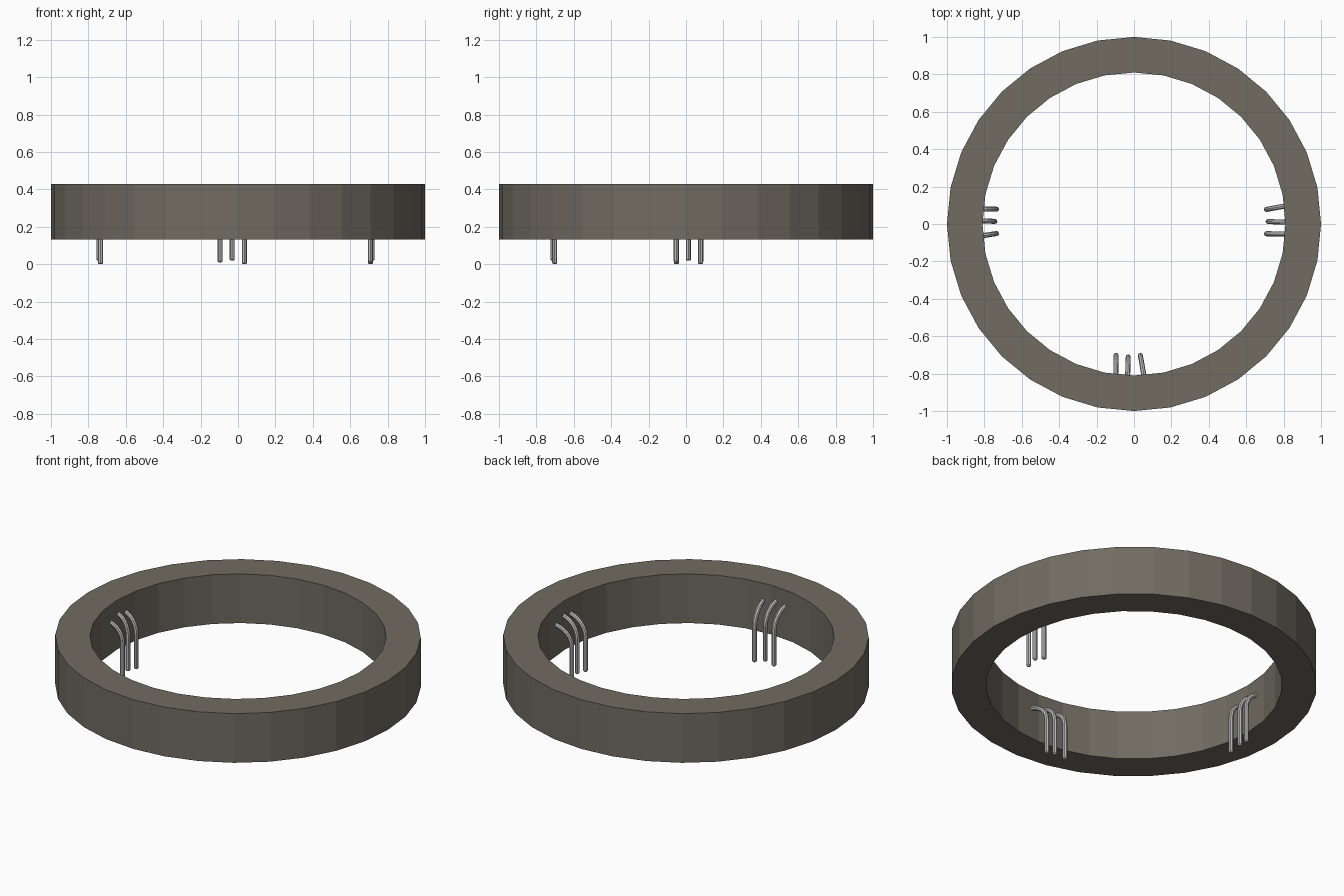
import bpy, bmesh, math
from mathutils import Vector, Matrix

if "Cube" in bpy.data.objects:
    bpy.data.objects.remove(bpy.data.objects["Cube"])

def material(name, rgb):
    m = bpy.data.materials.new(name)
    m.diffuse_color = (*rgb, 1)
    m.use_nodes = True
    m.node_tree.nodes["Principled BSDF"].inputs["Base Color"].default_value = m.diffuse_color
    return m

stone = material("warm grey", (0.165, 0.15, 0.122))
steel = material("light steel grey", (0.52, 0.52, 0.53))

def finish(bm, name, mat):
    bmesh.ops.recalc_face_normals(bm, faces=bm.faces[:])
    me = bpy.data.meshes.new(name)
    bm.to_mesh(me)
    bm.free()
    me.materials.append(mat)
    ob = bpy.data.objects.new(name, me)
    bpy.context.collection.objects.link(ob)
    return ob

# Flat-faced 32-sided ring
N = 32
bm = bmesh.new()
profile = [(1.0, 0.133), (1.0, 0.43), (0.81, 0.43), (0.81, 0.133)]
loops = [[bm.verts.new((r * math.cos(2 * math.pi * i / N), r * math.sin(2 * math.pi * i / N), z))
          for r, z in profile] for i in range(N)]
for i in range(N):
    a, b = loops[i], loops[(i + 1) % N]
    for k in range(4):
        bm.faces.new((a[k], b[k], b[(k + 1) % 4], a[(k + 1) % 4]))
finish(bm, "ring", stone)

# Bent wire pin: straight leg, quarter bend, root sunk in the ring wall
def pin(name, r, t, root_t, bottom, angle, radius=0.0135, sides=8):
    wall, knee, top = 0.812, bottom + 0.21, bottom + 0.325
    path = [Vector((r, t, bottom + 0.006)), Vector((r, t, knee))]
    for k in range(1, 7):
        a = k / 6 * math.radians(80)
        u = 1 - math.cos(a)
        path.append(Vector((r + (wall - r) * u / 0.826, t + (root_t - t) * u / 0.826,
                            knee + (top - knee) * math.sin(a))))
    path.append(path[-1] + (path[-1] - path[-2]).normalized() * 0.012)
    bm = bmesh.new()
    rings = []
    # first ring is a narrower one to round off the tip
    stations = [(path[0] - Vector((0, 0, 0.006)), 0.6)] + [(p, 1) for p in path]
    for i, (p, s) in enumerate(stations):
        lo, hi = stations[max(i - 1, 0)][0], stations[min(i + 1, len(stations) - 1)][0]
        d = (hi - lo).normalized()
        side = Vector((0, 1, 0))
        side = (side - d * side.dot(d)).normalized()
        up = d.cross(side)
        rings.append([bm.verts.new(p + (side * math.cos(2 * math.pi * j / sides)
                                        + up * math.sin(2 * math.pi * j / sides)) * radius * s)
                      for j in range(sides)])
    for a, b in zip(rings, rings[1:]):
        for j in range(sides):
            n = (j + 1) % sides
            bm.faces.new((a[j], a[n], b[n], b[j]))
    bm.faces.new(rings[0])
    bm.faces.new(rings[-1])
    bm.transform(Matrix.Rotation(angle, 4, 'Z'))
    finish(bm, name, steel)

# Three clusters of three pins: right, front, left
for label, deg, centre, r, lean in (("right", 0, 0.013, 0.708, 0.019),
                                    ("front", -90, -0.031, 0.702, 0.019),
                                    ("left", 180, -0.014, 0.735, 0.012)):
    ang = math.radians(deg)
    pin(label + "_pin_1", r, centre - 0.065, centre - 0.066, 0.01, ang)
    pin(label + "_pin_2", r + 0.009, centre, centre - 0.003, 0.019, ang)
    pin(label + "_pin_3", r, centre + 0.065, centre + 0.065 + lean, 0.0, ang)
